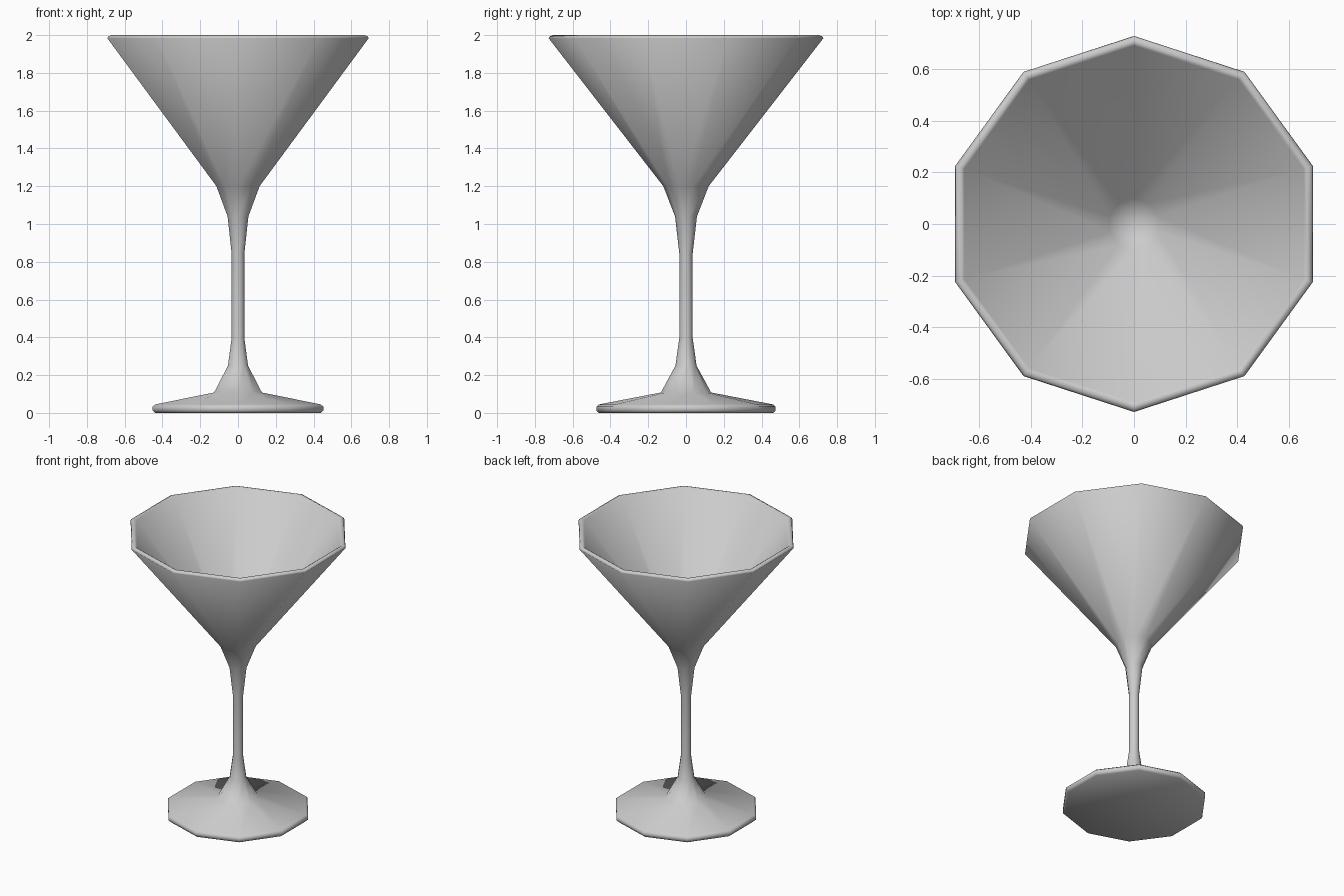
import bpy, bmesh, math

if "Cube" in bpy.data.objects:
    bpy.data.objects.remove(bpy.data.objects["Cube"])

SIDES = 10


def lathe(name, profile):
    """Revolve (radius, z) points around z; zero-radius ends become poles."""
    bm = bmesh.new()
    rings = []
    for r, z in profile:
        if r == 0:
            rings.append([bm.verts.new((0, 0, z))] * SIDES)
        else:
            angles = [math.pi / 2 + 2 * math.pi * i / SIDES for i in range(SIDES)]
            rings.append([bm.verts.new((r * math.cos(a), r * math.sin(a), z)) for a in angles])
    for low, high in zip(rings, rings[1:]):
        for i in range(SIDES):
            j = (i + 1) % SIDES
            corners = list(dict.fromkeys((low[i], low[j], high[j], high[i])))
            bm.faces.new(corners)
    bmesh.ops.recalc_face_normals(bm, faces=bm.faces)
    for f in bm.faces:
        f.smooth = True
    mesh = bpy.data.meshes.new(name)
    bm.to_mesh(mesh)
    bm.free()
    obj = bpy.data.objects.new(name, mesh)
    bpy.context.collection.objects.link(obj)
    return obj


# Foot, stem, outer bowl, rim and inner bowl in one continuous profile
lathe("cocktail_glass", [
    (0, 0), (0.462, 0),                                    # underside
    (0.475, 0.012), (0.475, 0.033), (0.46, 0.045),         # rounded foot edge
    (0.133, 0.108), (0.056, 0.25),                         # foot rising to stem
    (0.035, 0.40), (0.035, 0.84),                          # stem
    (0.058, 1.04), (0.12, 1.20),                           # flare to bowl
    (0.727, 1.983), (0.722, 1.993), (0.705, 2.0),          # outer bowl and rim
    (0.69, 1.99), (0.10, 1.225), (0, 1.18),                # inner bowl
])
